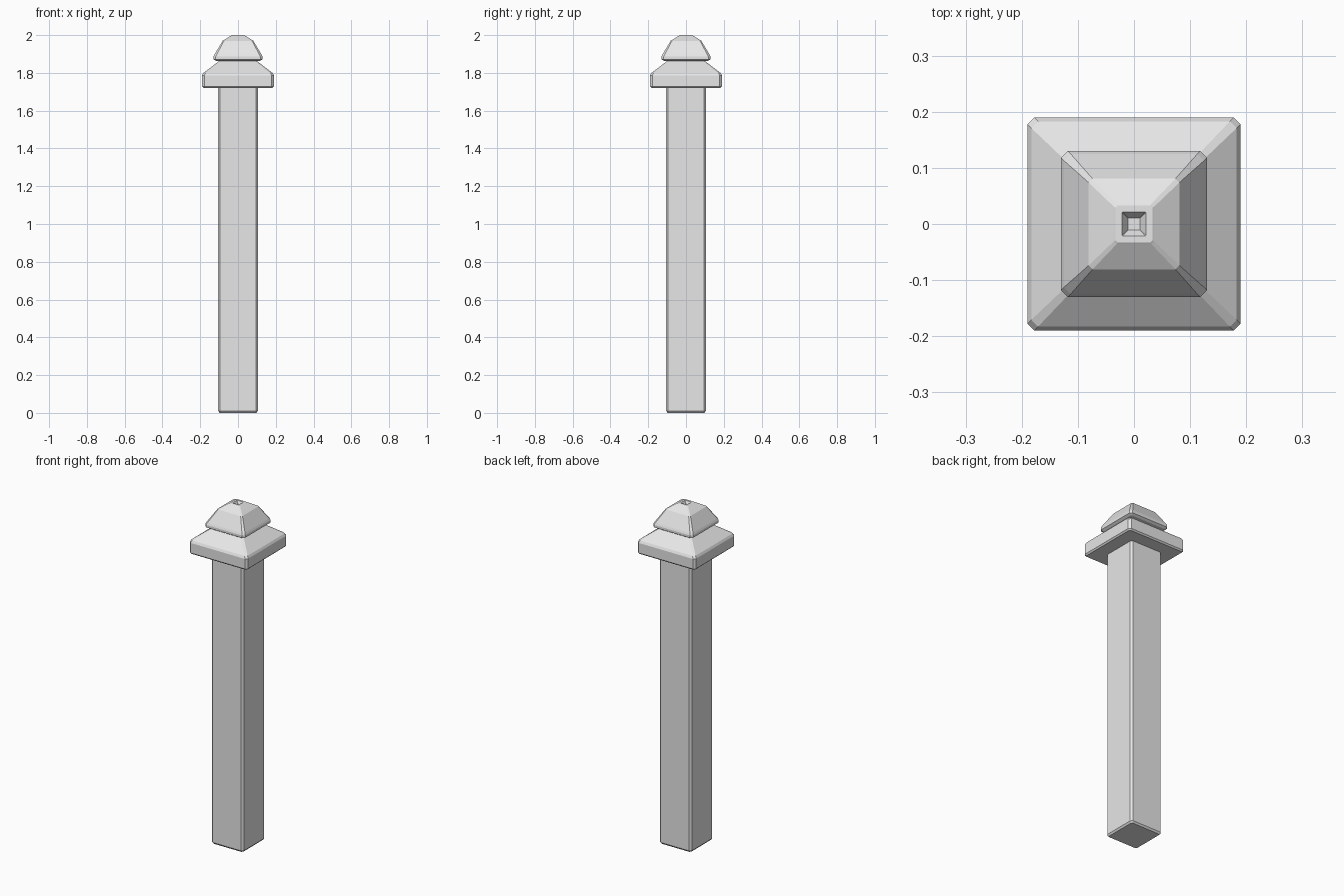
import bpy
import bmesh

cube = bpy.data.objects.get("Cube")
if cube:
    bpy.data.objects.remove(cube, do_unlink=True)

stone = bpy.data.materials.new("light_grey_stone")
stone.use_nodes = True
stone.diffuse_color = (0.8, 0.8, 0.8, 1)
stone.node_tree.nodes["Principled BSDF"].inputs["Base Color"].default_value = (0.8, 0.8, 0.8, 1)


def square_loft(name, profile):
    """Stack square rings with cut corners: (half width, height, corner cut)."""
    bm = bmesh.new()
    rings = []
    for h, z, c in profile:
        k = h - c
        corners = [(h, -k), (h, k), (k, h), (-k, h),
                   (-h, k), (-h, -k), (-k, -h), (k, -h)]
        rings.append([bm.verts.new((x, y, z)) for x, y in corners])
    for low, high in zip(rings, rings[1:]):
        for i in range(8):
            j = (i + 1) % 8
            bm.faces.new((low[i], low[j], high[j], high[i]))
    bm.faces.new(rings[0][::-1])
    bm.faces.new(rings[-1])
    bmesh.ops.recalc_face_normals(bm, faces=bm.faces)
    mesh = bpy.data.meshes.new(name)
    bm.to_mesh(mesh)
    bm.free()
    mesh.materials.append(stone)
    obj = bpy.data.objects.new(name, mesh)
    bpy.context.collection.objects.link(obj)
    return obj


# Square shaft with bevelled edges
square_loft("post_shaft", [
    (0.097, 0, 0.008), (0.105, 0.01, 0.011), (0.105, 1.73, 0.011)])

# Wide cap with a sloped top
square_loft("post_cap", [
    (0.182, 1.72, 0.008), (0.19, 1.728, 0.012), (0.19, 1.787, 0.012),
    (0.183, 1.80, 0.012), (0.098, 1.864, 0.008), (0.098, 1.87, 0.008)])

# Finial with two slopes and a small square recess in its top
square_loft("finial", [
    (0.117, 1.864, 0.008), (0.13, 1.872, 0.012), (0.13, 1.886, 0.012),
    (0.125, 1.897, 0.012), (0.081, 1.97, 0.007), (0.036, 1.998, 0.005),
    (0.033, 2.0, 0.004), (0.021, 2.0, 0.001), (0.011, 1.985, 0.0005)])
